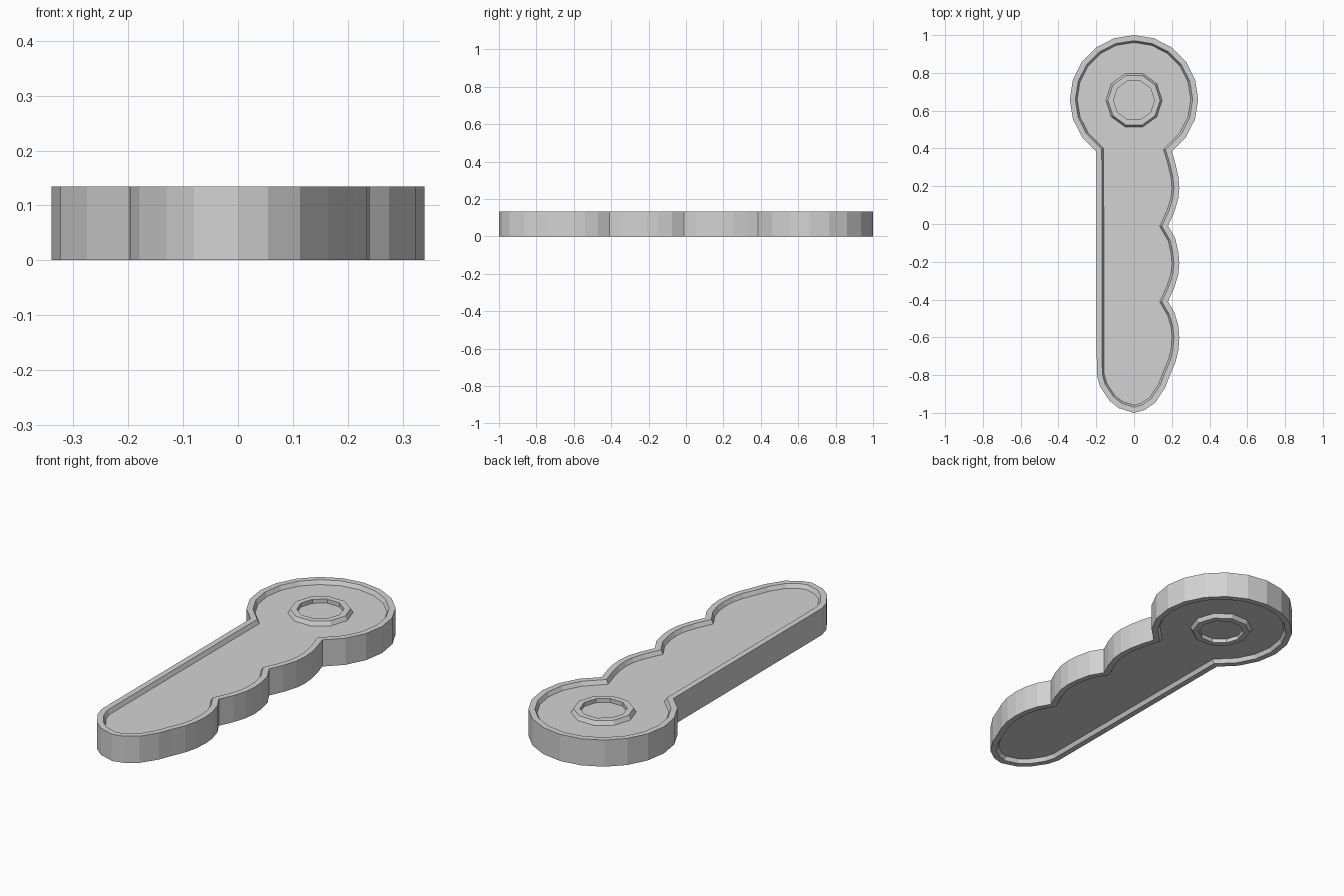
import bpy, bmesh
from math import sin, cos, radians
from mathutils import Vector

cube = bpy.data.objects.get("Cube")
if cube:
    bpy.data.objects.remove(cube)

HEIGHT = 0.134
RECESS = 0.02       # depth of the recess in both faces
HEAD = Vector((0, 0.66))
HEAD_R = 0.34

grey = bpy.data.materials.new("light grey")
grey.use_nodes = True
colour = (0.65, 0.65, 0.65, 1)
grey.diffuse_color = colour
grey.node_tree.nodes["Principled BSDF"].inputs["Base Color"].default_value = colour


def arc(centre, radius, start, stop, step):
    return [centre + radius * Vector((cos(radians(a)), sin(radians(a))))
            for a in range(start, stop + 1, step)]


def inset(points, d):
    """Mitred inward offset of a counter-clockwise outline."""
    result = []
    for i, p in enumerate(points):
        e1 = (p - points[i - 1]).normalized()
        e2 = (points[(i + 1) % len(points)] - p).normalized()
        n1, n2 = Vector((-e1.y, e1.x)), Vector((-e2.y, e2.x))
        result.append(p + (n1 + n2) * d / (1 + n1.dot(n2)))
    return result


def loft(name, rings, closed=False):
    """Skin a list of (outline, z) rings; cap the ends or join them up."""
    bm = bmesh.new()
    loops = [[bm.verts.new((p.x, p.y, z)) for p in pts] for pts, z in rings]
    pairs = list(zip(loops, loops[1:]))
    if closed:
        pairs.append((loops[-1], loops[0]))
    else:
        bm.faces.new(loops[0])
        bm.faces.new(loops[-1])
    for a, b in pairs:
        for i in range(len(a)):
            bm.faces.new((a[i - 1], a[i], b[i], b[i - 1]))
    bmesh.ops.recalc_face_normals(bm, faces=bm.faces)
    mesh = bpy.data.meshes.new(name)
    bm.to_mesh(mesh)
    bm.free()
    mesh.materials.append(grey)
    obj = bpy.data.objects.new(name, mesh)
    bpy.context.collection.objects.link(obj)
    return obj


# Outline: round head, straight back, rounded tip, three finger bumps
outline = arc(HEAD, HEAD_R, -54, 234, 18)
outline += [Vector(p) for p in (
    (-0.197, -0.80), (-0.18, -0.86), (-0.13, -0.935), (-0.08, -0.975), (0, -1),
    (0.055, -0.985), (0.113, -0.945), (0.165, -0.865), (0.19, -0.80),
    (0.22, -0.73), (0.235, -0.67), (0.24, -0.60), (0.235, -0.54),
    (0.215, -0.47), (0.18, -0.41))]
for valley in (-0.41, -0.01):
    outline += [Vector((x, valley + dy)) for x, dy in (
        (0.212, 0.07), (0.234, 0.14), (0.24, 0.20),
        (0.235, 0.26), (0.218, 0.335))]
    if valley < -0.1:
        outline.append(Vector((0.18, -0.01)))

# Body with a raised rim around a recessed face on both sides
rim, foot = inset(outline, 0.029), inset(outline, 0.039)
loft("handle_body", [
    (foot, RECESS), (rim, 0), (outline, 0),
    (outline, HEIGHT), (rim, HEIGHT), (foot, HEIGHT - RECESS)])

# Ten-sided collar in the head, on both sides
centre = Vector((0, 0.655))
base, outer, bore = (arc(centre, r, 0, 324, 36) for r in (0.149, 0.138, 0.108))
for name, face, plate in (("top_collar", HEIGHT, HEIGHT - RECESS),
                          ("bottom_collar", 0, RECESS)):
    buried = plate + (plate - face) * 0.2
    loft(name, [(base, buried), (base, plate), (outer, face),
                (bore, face), (bore, buried)], closed=True)
